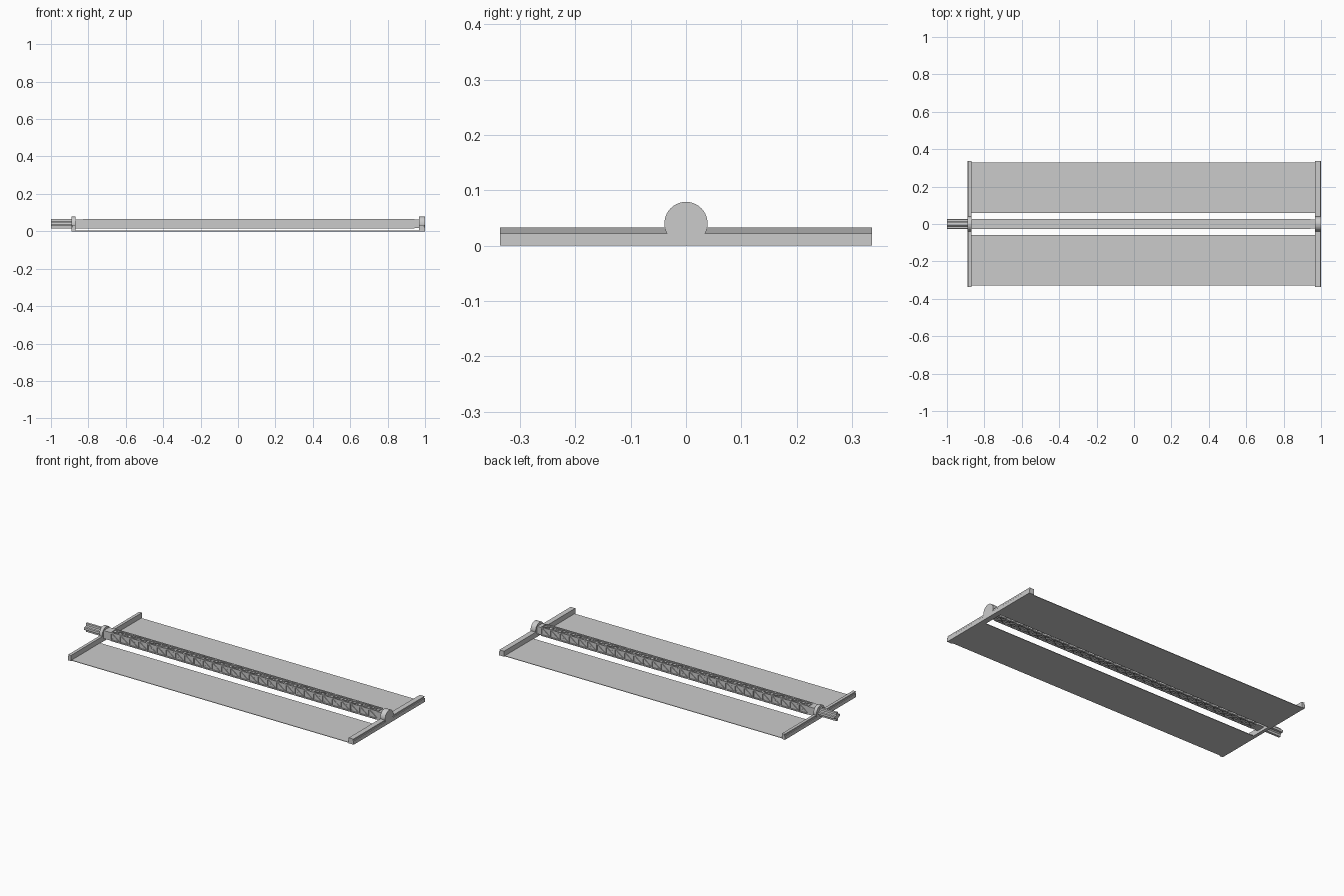
import bpy, bmesh, math
from mathutils import Vector, Matrix

cube = bpy.data.objects.get("Cube")
if cube:
    bpy.data.objects.remove(cube, do_unlink=True)

grey = bpy.data.materials.new("plain_grey")
grey.use_nodes = True
tone = (0.6, 0.6, 0.6, 1)
grey.diffuse_color = tone
grey.node_tree.nodes["Principled BSDF"].inputs["Base Color"].default_value = tone


def finish(name, bm):
    bmesh.ops.recalc_face_normals(bm, faces=bm.faces)
    mesh = bpy.data.meshes.new(name)
    bm.to_mesh(mesh)
    bm.free()
    mesh.materials.append(grey)
    obj = bpy.data.objects.new(name, mesh)
    bpy.context.collection.objects.link(obj)
    return obj


def add_box(bm, lo, hi):
    lo, hi = Vector(lo), Vector(hi)
    size = Matrix.Diagonal((*(hi - lo), 1))
    bmesh.ops.create_cube(bm, size=1, matrix=Matrix.Translation((lo + hi) / 2) @ size)


def box(name, lo, hi):
    bm = bmesh.new()
    add_box(bm, lo, hi)
    return finish(name, bm)


def extrude(name, points, direction):
    bm = bmesh.new()
    face = bm.faces.new([bm.verts.new(p) for p in points])
    new = bmesh.ops.extrude_face_region(bm, geom=[face], use_keep_orig=True)
    verts = [v for v in new["geom"] if isinstance(v, bmesh.types.BMVert)]
    bmesh.ops.translate(bm, verts=verts, vec=direction)
    return finish(name, bm)


def add_strut(bm, a, b, width):
    a, b = Vector(a), Vector(b)
    turn = (b - a).to_track_quat('Z', 'Y').to_matrix().to_4x4()
    scale = Matrix.Diagonal((width, width, (b - a).length, 1))
    bmesh.ops.create_cube(bm, size=1, matrix=Matrix.Translation((a + b) / 2) @ turn @ scale)


AXIS = 0.04          # height of the mast centre line
LEFT, RIGHT = -0.87, 0.967
HALF = 0.336         # half length of the end bars

# Thin blankets on both sides of the mast
for side, label in ((1, "back"), (-1, "front")):
    y = sorted((side * 0.06, side * 0.33))
    box(label + "_blanket", (LEFT, y[0], 0), (RIGHT, y[1], 0.003))

# Stepped end bars with a round hub plate on each
for outer, inner, label in ((-0.89, LEFT, "base"), (1.0, RIGHT, "tip")):
    s = 1 if outer > inner else -1
    profile = [(inner, 0), (outer, 0), (outer, 0.022), (outer - s * 0.006, 0.022),
               (outer - s * 0.002, 0.033), (inner, 0.033)]
    extrude(label + "_bar", [(x, -HALF, z) for x, z in profile], (0, 2 * HALF, 0))
    ring = [math.tau * i / 40 for i in range(40)]
    extrude(label + "_hub", [(outer, 0.039 * math.cos(a), AXIS + 0.039 * math.sin(a)) for a in ring],
            (inner - outer, 0, 0))

# Solid blocks where the mast meets the hubs
START, END, R = -0.825, 0.94, 0.023
box("mast_base_block", (LEFT, -0.026, AXIS - 0.024), (START, 0.026, AXIS + 0.024))
box("mast_tip_block", (END, -0.024, AXIS - 0.022), (RIGHT, 0.024, AXIS + 0.022))

# Lattice mast: four long rails, square frames and crossed braces
bm = bmesh.new()
corners = [(-R, AXIS - R), (R, AXIS - R), (R, AXIS + R), (-R, AXIS + R)]
for y, z in corners:
    add_strut(bm, (START, y, z), (END, y, z), 0.006)
cells = 29
step = (END - START) / cells
for i in range(cells + 1):
    x = START + i * step
    for k in range(4):
        p, q = corners[k], corners[(k + 1) % 4]
        add_strut(bm, (x, *p), (x, *q), 0.005)
        if i < cells:
            add_strut(bm, (x, *p), (x + step, *q), 0.004)
            add_strut(bm, (x, *q), (x + step, *p), 0.004)
finish("lattice_mast", bm)

# Core inside the lattice
C = R - 0.003
box("mast_core", (START, -C, AXIS - C), (END, C, AXIS + C))

# Fluted drive shaft at the base end
flutes = []
for i in range(24):
    a = math.tau * i / 24
    r = 0.026 if i % 6 in (0, 1, 5) else 0.015
    flutes.append((-1.0, r * math.cos(a), AXIS + r * math.sin(a)))
extrude("drive_shaft", flutes, (0.115, 0, 0))
